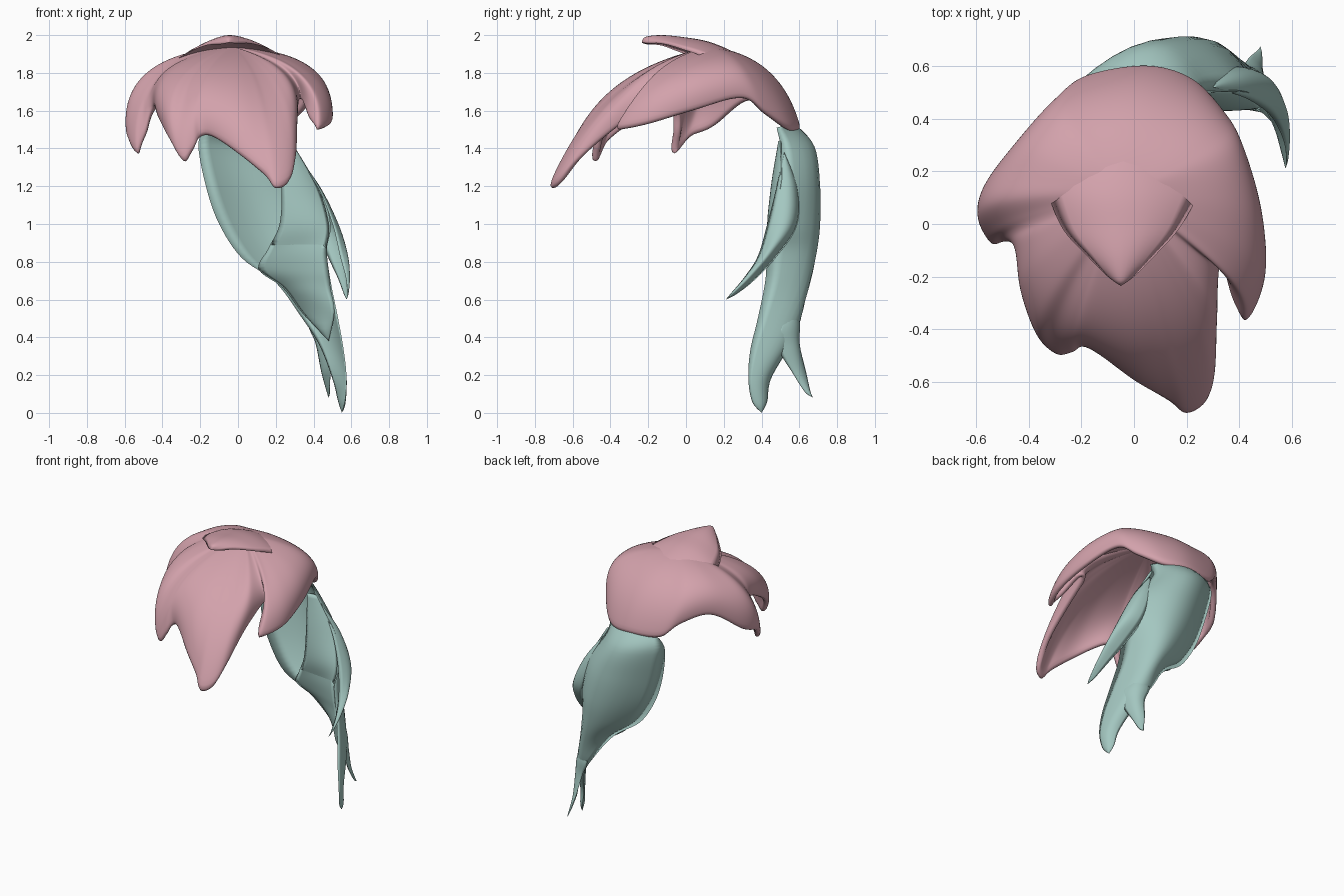
import bpy, bmesh, math
from mathutils import Vector as V


def material(name, rgb):
    m = bpy.data.materials.new(name)
    m.diffuse_color = (*rgb, 1)
    return m


PINK = material("pink_hair", (0.65, 0.36, 0.41))
TEAL = material("teal_hair", (0.37, 0.57, 0.53))


def spline(pts, steps, closed=False):
    """Catmull-Rom curve through the points."""
    n, out = len(pts), []
    for i in range(n if closed else n - 1):
        p = [pts[(i + k) % n] if closed else pts[min(max(i + k, 0), n - 1)] for k in (-1, 0, 1, 2)]
        for s in range(steps):
            t = s / steps
            out.append(0.5 * (2 * p[1] + (p[2] - p[0]) * t
                              + (2 * p[0] - 5 * p[1] + 4 * p[2] - p[3]) * t ** 2
                              + (3 * p[1] - p[0] - 3 * p[2] + p[3]) * t ** 3))
    return out if closed else out + [pts[-1]]


def finish(name, bm, mat):
    me = bpy.data.meshes.new(name)
    bm.to_mesh(me)
    bm.free()
    for p in me.polygons:
        p.use_smooth = True
    me.materials.append(mat)
    ob = bpy.data.objects.new(name, me)
    bpy.context.collection.objects.link(ob)
    return ob


def lock(name, rows, mat, thin=0.3, least=0.03, n=10):
    """Crescent-section lock of hair; rows are (left, middle, right), a single point is a tip."""
    rows = [(r, r, r) if isinstance(r[0], float) else r for r in rows]
    left, mid, right = (spline([V(r[k]) for r in rows], 6) for k in range(3))
    bm = bmesh.new()
    rings = []
    for a, m, b in zip(left, mid, right):
        chord = (a + b) / 2
        d = chord - m
        w = (b - a).length
        inner = m + d.normalized() * max(d.length * thin, min(least, w * 0.35))

        def arc(c, t):
            return a * (1 - t) ** 2 + (2 * c - chord) * 2 * t * (1 - t) + b * t * t
        ring = [arc(m, i / n) for i in range(n + 1)] + [arc(inner, i / n) for i in range(n - 1, 0, -1)]
        rings.append([bm.verts.new(p) for p in ring])
    k = 2 * n
    for r, s in zip(rings, rings[1:]):
        for i in range(k):
            bm.faces.new((r[i], r[(i + 1) % k], s[(i + 1) % k], s[i]))
    for i in range(n):
        r = rings[0]
        q = list(dict.fromkeys([r[i], r[i + 1], r[(k - i - 1) % k], r[(k - i) % k]]))
        if len(q) > 2:
            bm.faces.new(q)
    bmesh.ops.remove_doubles(bm, verts=bm.verts, dist=0.0005)
    bmesh.ops.recalc_face_normals(bm, faces=bm.faces)
    return finish(name, bm, mat)


# Cap with fringe: rim points (x, y, z) and the direction of the shoulder above each
RIM = [(0.05, 0.61, 1.50, 88), (0.22, 0.56, 1.50, 62), (0.34, 0.43, 1.58, 40), (0.41, 0.30, 1.665, 22),
       (0.48, 0.05, 1.60, -4), (0.50, -0.20, 1.53, -18), (0.43, -0.375, 1.505, -26), (0.37, -0.29, 1.56, -33),
       (0.33, -0.14, 1.66, -40), (0.31, -0.35, 1.52, -47), (0.31, -0.56, 1.35, -54), (0.28, -0.68, 1.23, -60),
       (0.20, -0.73, 1.195, -67), (0.13, -0.68, 1.27, -74), (0.0, -0.60, 1.37, -88), (-0.17, -0.47, 1.47, -106),
       (-0.23, -0.49, 1.40, -113), (-0.29, -0.50, 1.33, -120), (-0.36, -0.43, 1.43, -127),
       (-0.42, -0.26, 1.55, -140), (-0.45, -0.09, 1.62, -153), (-0.49, -0.07, 1.47, -162),
       (-0.54, -0.08, 1.37, -170), (-0.59, 0.02, 1.46, -179), (-0.56, 0.15, 1.51, -194),
       (-0.43, 0.33, 1.65, -218), (-0.29, 0.48, 1.60, -238), (-0.18, 0.57, 1.51, -252)]
POLE = V((-0.03, 0.12, 1.94))
shoulders = []
for x, y, z, az in RIM:
    c, s = math.cos(math.radians(az)), math.sin(math.radians(az))
    off = V(((0.58 if c > 0 else 0.70) * c, (0.39 if s > 0 else 0.64) * s, 0))
    f = min(1, 1.1 * math.hypot(x - POLE.x, y - POLE.y) / off.length)
    p = POLE + off * f
    p.z = 1.845 + 0.055 * s + 0.055 * c * c
    shoulders.append(p)
rim = spline([V(r[:3]) for r in RIM], 5, True)
sh = spline(shoulders, 5, True)
bm = bmesh.new()
pole = bm.verts.new(POLE)
R, N = 16, len(rim)
rings = []
for j in range(1, R + 1):
    t = j / R
    rings.append([bm.verts.new(POLE * (1 - t) ** 2 + s * 2 * t * (1 - t) + e * t * t) for s, e in zip(sh, rim)])
for i in range(N):
    k = (i + 1) % N
    bm.faces.new((pole, rings[0][k], rings[0][i]))
    for a, b in zip(rings, rings[1:]):
        bm.faces.new((a[i], a[k], b[k], b[i]))
bm.normal_update()
if pole.normal.z < 0:
    bmesh.ops.reverse_faces(bm, faces=bm.faces)
cap = finish("hair_cap", bm, PINK)
sol = cap.modifiers.new("thickness", 'SOLIDIFY')
sol.thickness = 0.04
sol.offset = -1
sub = cap.modifiers.new("round_rim", 'SUBSURF')
sub.levels = sub.render_levels = 1

# Pointed flap overhanging the crown, flush with the cap behind
lock("crown_flap", [
    ((-0.38, 0.34, 1.68), (-0.04, 0.40, 1.80), (0.32, 0.34, 1.68)),
    ((-0.38, 0.24, 1.76), (-0.04, 0.26, 1.905), (0.31, 0.24, 1.76)),
    ((-0.33, 0.12, 1.86), (-0.05, 0.12, 1.965), (0.25, 0.12, 1.87)),
    ((-0.27, -0.02, 1.905), (-0.05, -0.02, 1.99), (0.17, -0.02, 1.925)),
    ((-0.17, -0.13, 1.945), (-0.05, -0.13, 2.0), (0.07, -0.13, 1.955)),
    ((-0.10, -0.20, 1.95), (-0.05, -0.215, 1.99), (0.0, -0.20, 1.955)),
    (-0.05, -0.235, 1.96)], PINK, 0.4)

# Ponytail body ending in the front tip
lock("ponytail", [
    ((-0.17, 0.55, 1.50), (0.06, 0.575, 1.53), (0.26, 0.48, 1.51)),
    ((-0.21, 0.54, 1.42), (0.08, 0.68, 1.41), (0.29, 0.50, 1.40)),
    ((-0.17, 0.51, 1.20), (0.16, 0.71, 1.20), (0.43, 0.50, 1.20)),
    ((-0.10, 0.50, 1.00), (0.24, 0.71, 1.00), (0.49, 0.46, 1.00)),
    ((0.02, 0.50, 0.82), (0.30, 0.69, 0.84), (0.47, 0.43, 0.86)),
    ((0.20, 0.54, 0.69), (0.37, 0.65, 0.68), (0.49, 0.42, 0.70)),
    ((0.34, 0.59, 0.50), (0.46, 0.58, 0.50), (0.53, 0.38, 0.50)),
    ((0.43, 0.55, 0.36), (0.52, 0.50, 0.35), (0.56, 0.34, 0.33)),
    ((0.50, 0.45, 0.18), (0.56, 0.41, 0.18), (0.575, 0.33, 0.18)),
    ((0.53, 0.43, 0.06), (0.565, 0.40, 0.05), (0.565, 0.35, 0.06)),
    (0.55, 0.40, 0.0)], TEAL, 0.2)

# Front fold of the ponytail, wrapping in from its right edge
lock("ponytail_front_fold", [
    ((0.21, 0.49, 1.44), (0.25, 0.49, 1.44), (0.28, 0.50, 1.44)),
    ((0.23, 0.45, 1.20), (0.34, 0.46, 1.20), (0.42, 0.50, 1.20)),
    ((0.22, 0.44, 1.00), (0.37, 0.43, 1.00), (0.48, 0.45, 1.00)),
    ((0.16, 0.47, 0.87), (0.34, 0.45, 0.87), (0.47, 0.43, 0.87)),
    ((0.11, 0.51, 0.76), (0.33, 0.48, 0.75), (0.48, 0.425, 0.75)),
    ((0.24, 0.55, 0.66), (0.38, 0.50, 0.66), (0.49, 0.43, 0.66)),
    ((0.34, 0.57, 0.53), (0.44, 0.51, 0.53), (0.51, 0.42, 0.53)),
    (0.48, 0.49, 0.38)], TEAL)

# Back tip of the ponytail
lock("ponytail_back_tip", [
    (0.42, 0.58, 0.60),
    ((0.37, 0.60, 0.48), (0.46, 0.585, 0.47), (0.51, 0.49, 0.46)),
    ((0.41, 0.60, 0.37), (0.48, 0.58, 0.36), (0.51, 0.49, 0.34)),
    ((0.44, 0.635, 0.22), (0.48, 0.61, 0.21), (0.49, 0.565, 0.21)),
    ((0.47, 0.66, 0.11), (0.485, 0.65, 0.11), (0.485, 0.63, 0.11)),
    (0.48, 0.675, 0.08)], TEAL)

# Loose lock sweeping forward on the right
lock("ponytail_side_lock", [
    (0.30, 0.52, 1.38),
    ((0.35, 0.59, 1.20), (0.425, 0.555, 1.20), (0.42, 0.48, 1.20)),
    ((0.41, 0.59, 1.00), (0.525, 0.54, 1.00), (0.50, 0.43, 1.00)),
    ((0.47, 0.49, 0.84), (0.575, 0.45, 0.85), (0.54, 0.38, 0.83)),
    ((0.53, 0.37, 0.71), (0.59, 0.35, 0.73), (0.57, 0.31, 0.72)),
    ((0.56, 0.27, 0.63), (0.585, 0.26, 0.64), (0.58, 0.235, 0.63)),
    (0.575, 0.21, 0.60)], TEAL)
